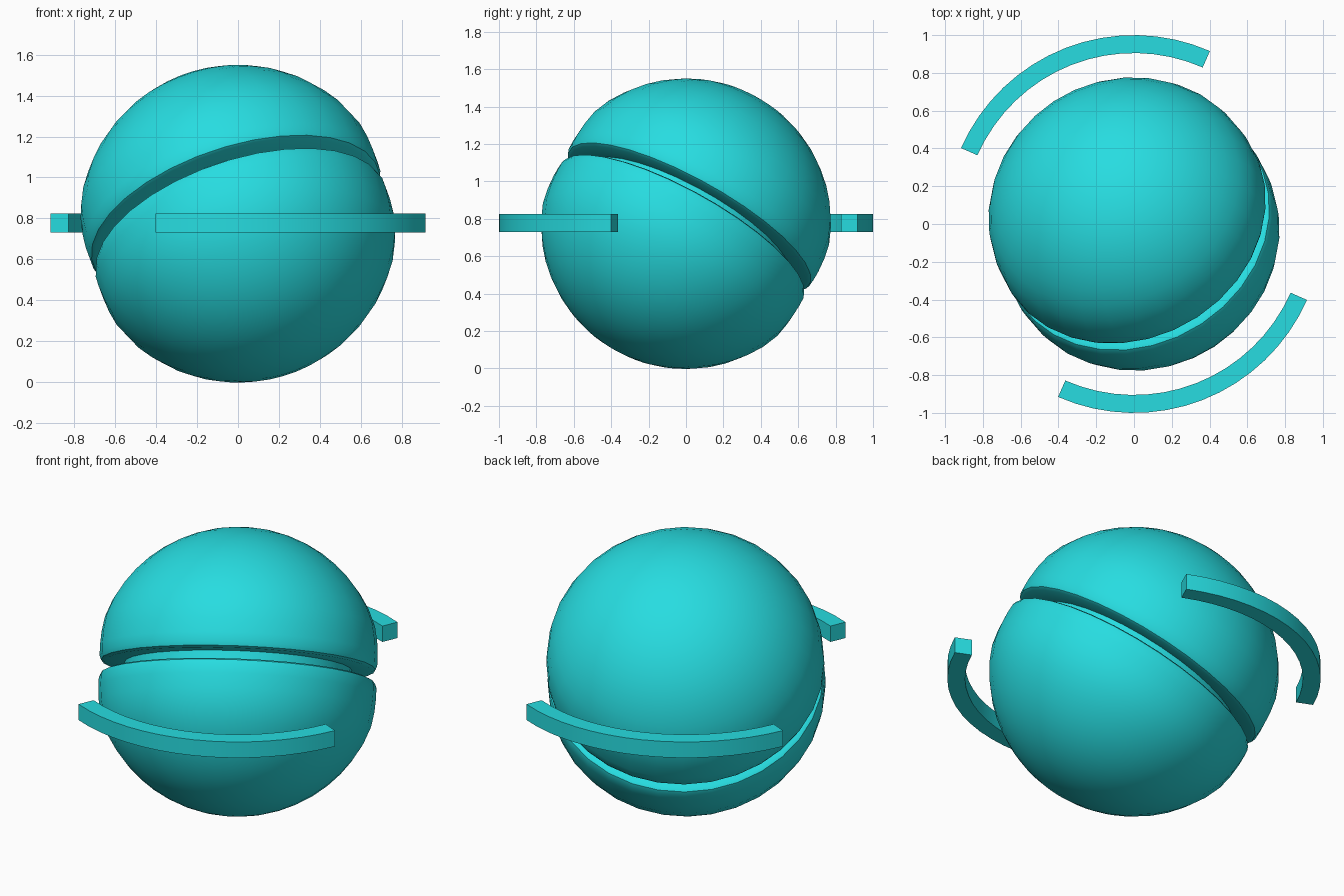
import bpy, bmesh, math
from mathutils import Vector, Matrix

if "Cube" in bpy.data.objects:
    bpy.data.objects.remove(bpy.data.objects["Cube"])

teal = bpy.data.materials.new("bright_teal")
teal.diffuse_color = (0.02, 0.72, 0.75, 1)
teal.use_nodes = True
teal.node_tree.nodes["Principled BSDF"].inputs["Base Color"].default_value = teal.diffuse_color

CENTRE = Vector((0, 0, 0.774))
AXIS = Vector((-0.28, 0.467, 0.838)).normalized()   # tilt of the split ball
TILT = Matrix.Translation(CENTRE) @ Vector((0, 0, 1)).rotation_difference(AXIS).to_matrix().to_4x4()


def finish(name, bm, angle=35):
    bmesh.ops.remove_doubles(bm, verts=bm.verts, dist=1e-5)
    bmesh.ops.recalc_face_normals(bm, faces=bm.faces)
    me = bpy.data.meshes.new(name)
    bm.to_mesh(me)
    bm.free()
    me.materials.append(teal)
    ob = bpy.data.objects.new(name, me)
    bpy.context.collection.objects.link(ob)
    bpy.ops.object.select_all(action='DESELECT')
    ob.select_set(True)
    bpy.context.view_layer.objects.active = ob
    bpy.ops.object.shade_smooth_by_angle(angle=math.radians(angle))
    return ob


def lathe(name, profile, sign=1, steps=32):
    bm = bmesh.new()
    vs = [bm.verts.new((r, 0, z * sign)) for r, z in profile]
    es = [bm.edges.new(p) for p in zip(vs, vs[1:])]
    bmesh.ops.spin(bm, geom=vs + es, cent=(0, 0, 0), axis=(0, 0, 1),
                   angle=math.tau, steps=steps)
    bmesh.ops.transform(bm, matrix=TILT, verts=bm.verts)
    return finish(name, bm)


# Two ball halves with rounded lips, split by a tilted groove
R = 0.777
dome = [(R * math.cos(math.radians(a)), R * math.sin(math.radians(a)))
        for a in (90, 84, 77, 70, 63, 56, 49, 42, 35, 28)]
dome[0] = (0, R)
lip = [(0.724, 0.272), (0.739, 0.19), (0.745, 0.11), (0.744, 0.06),
       (0.736, 0.038), (0.718, 0.029), (0.55, 0.029), (0, 0.029)]
lathe("upper_ball_half", dome + lip)
lathe("lower_ball_half", dome + lip, sign=-1)

# Recessed core seen inside the groove
lathe("groove_core", [(0, 0.04), (0.61, 0.04), (0.61, -0.04), (0, -0.04)])


# Two opposite quarter-ring bars around the ball
def ring_bar(name, start):
    bm = bmesh.new()
    a = math.radians(start)
    vs = [bm.verts.new((r * math.cos(a), r * math.sin(a), z))
          for r, z in ((0.905, 0.731), (1, 0.731), (1, 0.825), (0.905, 0.825))]
    face = bm.faces.new(vs)
    out = bmesh.ops.spin(bm, geom=[face], cent=(0, 0, 0), axis=(0, 0, 1),
                         angle=math.pi / 2, steps=16)
    # keep a cap on the starting end
    if not any(set(f.verts) == set(vs) for f in bm.faces):
        bm.faces.new(vs)
    return finish(name, bm)


ring_bar("rear_ring_bar", 66.3)
ring_bar("front_ring_bar", 246.3)
